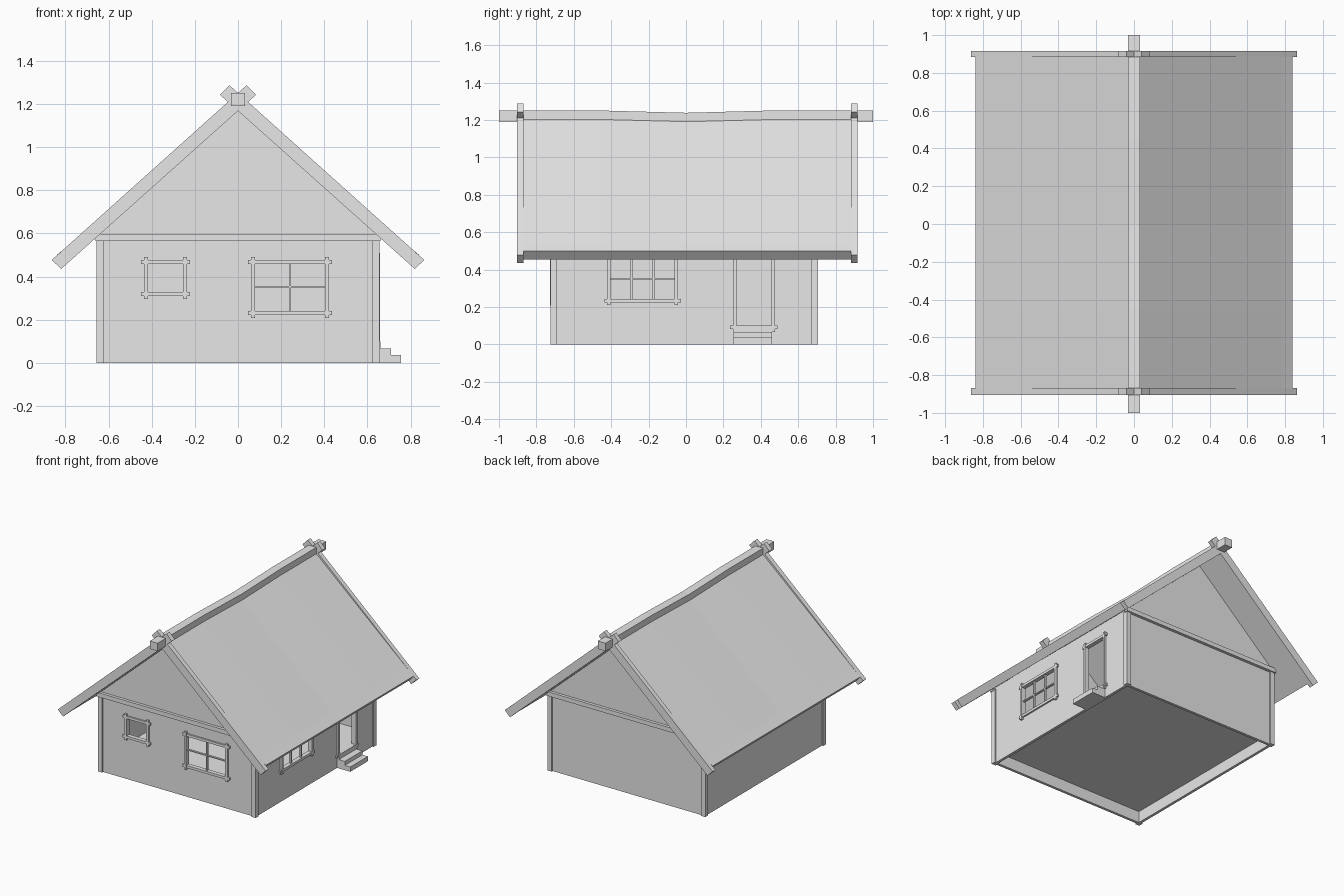
import bpy
import bmesh

cube = bpy.data.objects.get("Cube")
if cube:
    bpy.data.objects.remove(cube, do_unlink=True)

grey = bpy.data.materials.new("light_grey")
grey.use_nodes = True
grey.diffuse_color = (0.8, 0.8, 0.8, 1)
grey.node_tree.nodes["Principled BSDF"].inputs["Base Color"].default_value = (0.8, 0.8, 0.8, 1)


def loft(name, profile, stations, sag_above=0.0):
    """Sweep an x-z profile along y; each station is (y, drop of the high points)."""
    bm = bmesh.new()
    rings = [[bm.verts.new((x, y, z - (drop if z > sag_above else 0))) for x, z in profile]
             for y, drop in stations]
    n = len(profile)
    for a, b in zip(rings, rings[1:]):
        for i in range(n):
            j = (i + 1) % n
            bm.faces.new((a[i], a[j], b[j], b[i]))
    bm.faces.new(rings[0])
    bm.faces.new(rings[-1])
    bmesh.ops.recalc_face_normals(bm, faces=bm.faces)
    mesh = bpy.data.meshes.new(name)
    bm.to_mesh(mesh)
    bm.free()
    mesh.materials.append(grey)
    obj = bpy.data.objects.new(name, mesh)
    bpy.context.collection.objects.link(obj)
    return obj


def box(name, x, y, z):
    return loft(name, [(x[0], z[0]), (x[1], z[0]), (x[1], z[1]), (x[0], z[1])],
                [(y[0], 0), (y[1], 0)])


def mirrored(half):
    """Complete a right-half profile that starts and ends on the centre line."""
    return half + [(-x, z) for x, z in reversed(half) if x > 0]


def cut(target, cutter):
    cutter.hide_render = True
    mod = target.modifiers.new("cut", 'BOOLEAN')
    mod.operation = 'DIFFERENCE'
    mod.solver = 'EXACT'
    mod.object = cutter
    bpy.context.view_layer.objects.active = target
    bpy.ops.object.modifier_apply(modifier=mod.name)
    bpy.data.objects.remove(cutter, do_unlink=True)


WALL_X, FRONT, BACK, THICK = 0.645, -0.713, 0.695, 0.02


def wall_box(name, side, u, z, inner, outer):
    """Box on the front wall (u = x) or on the left side wall (u = y)."""
    if side == "front":
        return box(name, u, (FRONT - outer, FRONT - inner), z)
    return box(name, (WALL_X + inner, WALL_X + outer), u, z)


def opening(name, side, u, z, mullions=(), transoms=()):
    """Cut a hole and fit a frame with crossed ends and thin glazing bars."""
    cut(walls, wall_box("cutter", side, u, z, -0.1, 0.1))
    w, over = 0.019, 0.033
    tall = (z[0] - over, z[1] + over)
    wide = (u[0] - over, u[1] + over)
    for label, a in (("first", u[0] - w), ("second", u[1])):
        wall_box(f"{name}_{label}_upright", side, (a, a + w), tall, -THICK, 0.014)
    for label, b in (("bottom", z[0] - w), ("top", z[1])):
        wall_box(f"{name}_{label}_rail", side, wide, (b, b + w), -THICK, 0.012)
    for m in mullions:
        wall_box(f"{name}_mullion", side, (m - 0.005, m + 0.005), z, -0.014, 0.003)
    for t in transoms:
        wall_box(f"{name}_transom", side, u, (t - 0.004, t + 0.004), -0.013, 0.002)


# Hollow wall shell with gables
walls = loft("walls", mirrored([(0, 0), (WALL_X, 0), (WALL_X, 0.592), (0, 1.168)]),
             [(FRONT, 0), (BACK, 0)])
inside = WALL_X - THICK
cut(walls, box("cutter", (-inside, inside), (FRONT + THICK, BACK - THICK), (-0.1, 1.4)))

# Windows and door
opening("small_window", "front", (-0.417, -0.255), (0.329, 0.458))
opening("large_window", "front", (0.079, 0.403), (0.241, 0.458), (0.241,), (0.353,))
opening("side_window", "side", (-0.403, -0.061), (0.243, 0.458), (-0.291, -0.174), (0.352,))
opening("door", "side", (0.269, 0.456), (0.1, 0.475))

# Raised floor
box("floor", (-inside, inside), (FRONT + THICK, BACK - THICK), (0.085, 0.1))

# Corner posts and gable beams
for label, y in (("front", (-0.725, -0.69)), ("back", (0.672, 0.707))):
    for side, s in (("left", 1), ("right", -1)):
        box(f"{label}_{side}_post", sorted((s * 0.62, s * 0.655)), y, (0, 0.575))
beam = mirrored([(0, 0.565), (0.66, 0.565), (0.66, 0.578), (0.64, 0.597), (0, 0.597)])
loft("front_beam", beam, [(-0.735, 0), (-0.70, 0)])
loft("back_beam", beam, [(0.683, 0), (0.717, 0)])

# Door steps
for i, (reach, top) in enumerate(((0.66, 0.099), (0.71, 0.066), (0.755, 0.036))):
    box(f"step_{i + 1}", (WALL_X - 0.01, reach), (0.253, 0.461), (0, top))

# Roof and ridge beam, both dipping in the middle
sag = [(-0.45, 0), (0, 0.012), (0.45, 0)]
roof = mirrored([(0, 1.23), (0.785, 0.545), (0.84, 0.50), (0.80, 0.455), (0, 1.17)])
loft("roof", roof, [(-0.87, 0)] + sag + [(0.885, 0)], sag_above=1.0)
ridge = [(-0.032, 1.19), (0.032, 1.19), (0.032, 1.25), (-0.032, 1.25)]
loft("ridge_beam", ridge, [(-1, 0)] + sag + [(1, 0)])

# Crossed gable boards
for label, y in (("front", (-0.904, -0.868)), ("back", (0.883, 0.917))):
    for side, s in (("left", 1), ("right", -1)):
        board = [(s * 0.863, 0.477), (s * 0.82, 0.435), (s * -0.083, 1.242), (s * -0.04, 1.287)]
        loft(f"{label}_{side}_gable_board", board, [(y[0], 0), (y[1], 0)])
